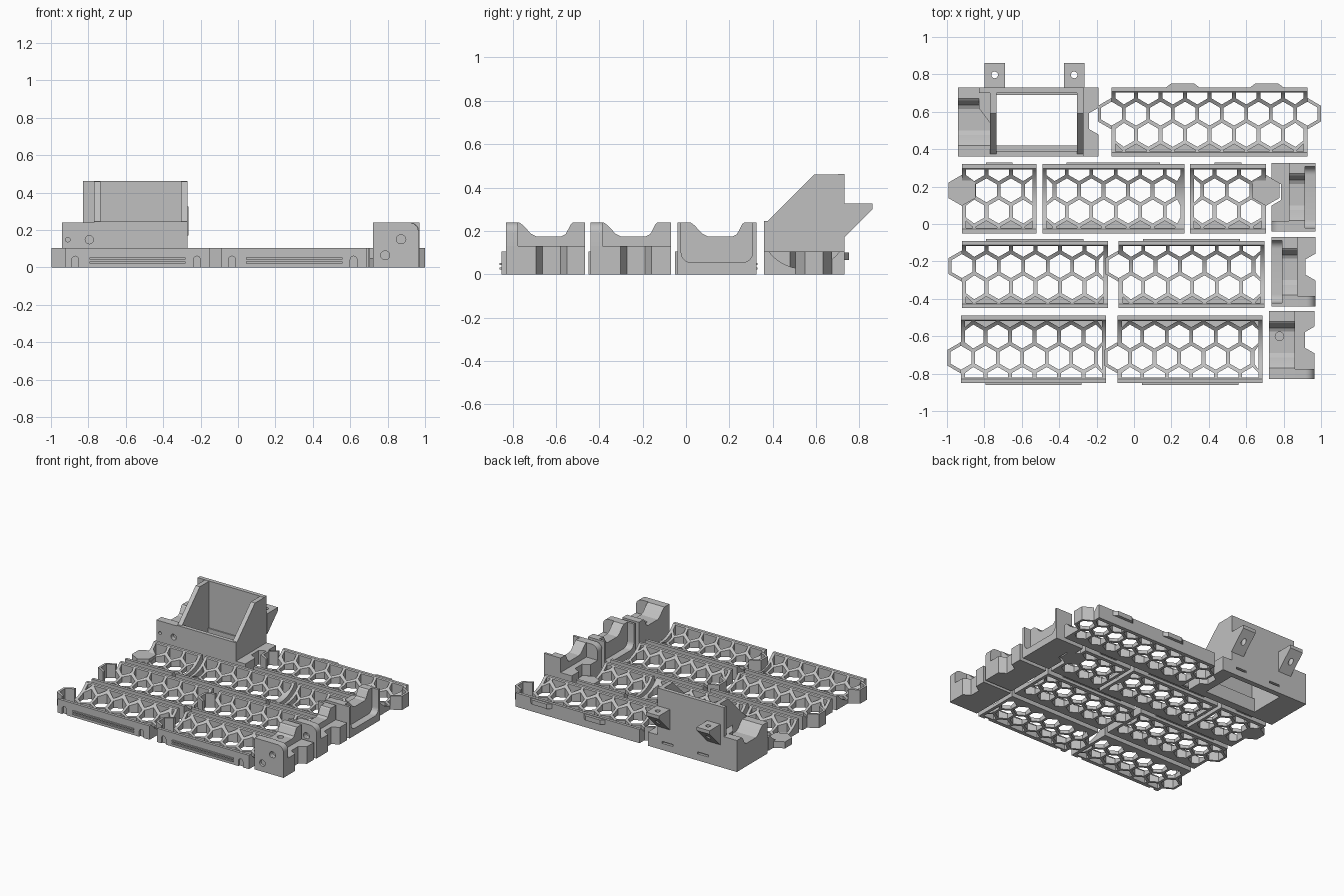
import bpy, bmesh, math

default = bpy.data.objects.get("Cube")
if default:
    bpy.data.objects.remove(default, do_unlink=True)

grey = bpy.data.materials.new("light grey")
grey.use_nodes = True
colour = (0.53, 0.53, 0.53, 1)
grey.diffuse_color = colour
for node in grey.node_tree.nodes:
    if node.type == 'BSDF_PRINCIPLED':
        node.inputs["Base Color"].default_value = colour

parts = []
PITCH = 0.131              # honeycomb spacing
ROW = PITCH * math.sqrt(3) / 2
CELL = 0.064               # honeycomb hole radius
HEIGHT = 0.105             # tray wall height
RIM = 0.022


# ---------- helpers ----------
def add_prism(bm, pts, axis, lo, hi):
    """Extrude a 2D outline along one axis."""
    lo, hi = min(lo, hi), max(lo, hi)
    place = {'X': lambda p: (lo, p[0], p[1]),
             'Y': lambda p: (p[0], lo, p[1]),
             'Z': lambda p: (p[0], p[1], lo)}[axis]
    step = [(hi - lo) if a == axis else 0 for a in 'XYZ']
    face = bm.faces.new([bm.verts.new(place(p)) for p in pts])
    new = bmesh.ops.extrude_face_region(bm, geom=[face])['geom']
    bmesh.ops.translate(bm, vec=step, verts=[v for v in new if isinstance(v, bmesh.types.BMVert)])


def solid(name, *prisms):
    bm = bmesh.new()
    for p in prisms:
        add_prism(bm, *p)
    bmesh.ops.recalc_face_normals(bm, faces=bm.faces)
    mesh = bpy.data.meshes.new(name)
    bm.to_mesh(mesh)
    bm.free()
    mesh.materials.append(grey)
    ob = bpy.data.objects.new(name, mesh)
    bpy.context.scene.collection.objects.link(ob)
    parts.append(ob)
    return ob


def cut(ob, prisms):
    """Subtract a set of prisms and bake the result."""
    cutter = solid("cutter", *prisms)
    parts.remove(cutter)
    cutter.hide_render = True
    mod = ob.modifiers.new("cut", 'BOOLEAN')
    mod.operation, mod.solver, mod.object = 'DIFFERENCE', 'EXACT', cutter
    graph = bpy.context.evaluated_depsgraph_get()
    baked = bpy.data.meshes.new_from_object(ob.evaluated_get(graph))
    ob.modifiers.clear()
    ob.data = baked
    bpy.data.objects.remove(cutter, do_unlink=True)


def rect(a0, a1, b0, b1):
    return [(a0, b0), (a1, b0), (a1, b1), (a0, b1)]


def ngon(cx, cy, r, n=6):
    return [(cx + r * math.sin(math.tau * i / n), cy + r * math.cos(math.tau * i / n)) for i in range(n)]


def clamp(pts, x0, x1, y0, y1):
    out = []
    for x, y in pts:
        p = (min(max(x, x0), x1), min(max(y, y0), y1))
        if not any(math.dist(p, q) < 1e-4 for q in out):
            out.append(p)
    wide = max(p[0] for p in out) - min(p[0] for p in out)
    tall = max(p[1] for p in out) - min(p[1] for p in out)
    return out if len(out) > 2 and wide > 0.015 and tall > 0.015 else None


def arch(cx, w, top):
    """Slot outline, open below and round on top."""
    curve = [(cx + w * math.cos(t * math.pi / 8), top - w + w * math.sin(t * math.pi / 8)) for t in range(9)]
    return [(cx - w, -0.01), (cx + w, -0.01)] + curve


# ---------- honeycomb trays ----------
def tray(name, x0, x1, y0, y1, side=1, left=None, right=None, rail=0, notches=False):
    mid = (y0 + y1) / 2
    hub = mid + side * 0.045
    half = (y1 - y0) / 2 - RIM
    depth = HEIGHT - 0.025
    radius = (half ** 2 + depth ** 2) / (2 * depth)
    swing = math.asin(half / radius)
    trough = [(mid + radius * math.sin(swing * (1 - t / 10)),
               0.025 + radius - radius * math.cos(swing * (1 - t / 10))) for t in range(21)]
    body = solid(name, ([(y0, HEIGHT), (y0, 0), (y1, 0), (y1, HEIGHT)] + trough, 'X', x0, x1))

    tongue_ends = {x0: left, x1: right}
    holes = []
    for row in range(-2, 2):
        cy = hub + side * row * ROW
        shift = PITCH / 2 if row % 2 else 0
        floor = 0.02 if row == -2 else -0.05
        for k in range(-1, int((x1 - x0) / PITCH + 1.5)):
            cx = x0 + shift + k * PITCH
            near = [e for e in tongue_ends if row == 0 and abs(cx - e) < 0.02 and tongue_ends[e]]
            if near:
                if tongue_ends[near[0]] == 'open':
                    holes.append((ngon(near[0], cy, CELL), 'Z', -0.05, 0.3))
                continue
            pts = clamp(ngon(cx, cy, CELL), x0 + RIM, x1 - RIM, y0 + 0.028, y1 - 0.028)
            if pts:
                holes.append((pts, 'Z', floor, 0.3))
    extra = [(arch(x, 0.018, 0.06), 'Y', y0 - 0.01, y0 + 0.014) for x in (x0 + 0.055, x1 - 0.07)] if notches else []
    cut(body, holes + extra)

    # connecting tongues
    for end, kind in tongue_ends.items():
        if not kind:
            continue
        lim = (-9, end) if end == x0 else (end, 9)
        if kind == 'open':
            ring = solid(name + "_tongue", (clamp(ngon(end, hub, 0.084), *lim, -9, 9), 'Z', 0, HEIGHT))
            cut(ring, [(ngon(end, hub, CELL), 'Z', -0.05, 0.3)])
        else:
            solid(name + "_tongue", (ngon(end, hub, 0.083), 'Z', 0, 0.05))
    # locking rail on one long side
    if rail:
        y = y1 if rail > 0 else y0
        for z in (0.022, 0.042):
            solid(name + "_rail", (rect(x0 + 0.13, x1 - 0.13, z, z + 0.01), 'Y', y, y + rail * 0.01))


tray("back_tray", -0.12, 0.927, 0.36, 0.73, left='open', right='open')
tray("short_tray_right", -0.92, -0.52, -0.05, 0.32, left='plate', rail=1)
tray("middle_tray", -0.49, 0.27, -0.05, 0.32, rail=1)
tray("short_tray_left", 0.30, 0.705, -0.05, 0.32, right='plate', rail=1)
for label, dx in (("right", 0), ("left", 0.838)):
    tray("inner_tray_" + label, -0.92 + dx, -0.14 + dx, -0.45, -0.09, left='open', rail=1)
    tray("front_tray_" + label, -0.925 + dx, -0.15 + dx, -0.85, -0.49, side=-1, left='open', rail=-1, notches=True)

# tapered catches behind the back tray
for x in (0.26, 0.71):
    solid("back_catch", ([(x - 0.09, 0.73), (x - 0.06, 0.752), (x + 0.06, 0.752), (x + 0.09, 0.73)], 'Z', 0.065, 0.1))


# ---------- end caps ----------
def saddle(y, length):
    """Side outline with a dip between two shoulders."""
    top = [(length, 0.24), (0.31, 0.24), (0.3, 0.232), (0.275, 0.185), (0.255, 0.175), (0.14, 0.175),
           (0.115, 0.187), (0.08, 0.225), (0.06, 0.24), (0, 0.24)]
    return [(y, 0), (y + length, 0)] + [(y + a, z) for a, z in top]


def end_cap(name, xa, xb, y, length, facing, dished):
    width = xb - xa
    X = (lambda u: xa + u) if facing > 0 else (lambda u: xb - u)
    start = 0.07 if dished else 0
    body = solid(name, (saddle(y, length), 'X', X(0), X(0.14)))
    if dished:
        lo, hi, bottom, r = y + 0.018, y + length - 0.018, 0.055, 0.045
        bend = [(r - r * math.cos(t * math.pi / 12), r - r * math.sin(t * math.pi / 12)) for t in range(7)]
        bowl = [(lo, 0.3)] + [(lo + a, bottom + b) for a, b in bend]
        bowl += [(hi - a, bottom + b) for a, b in reversed(bend)] + [(hi, 0.3)]
        cut(body, [(bowl, 'X', X(-0.01), X(0.055))])
    else:
        cut(body, [(ngon(X(0.056), y + 0.23, 0.023, 20), 'Z', 0.1, 0.3)])
    # low shelf with a socket for a tongue
    shelf = solid(name + "_shelf", (rect(X(0.14), X(width), y, y + length), 'Z', 0, 0.13))
    cut(shelf, [(ngon(X(width + 0.02), y + 0.21, 0.083), 'Z', -0.05, 0.3)])
    # cheek plate with a rounded corner and screw holes
    r = 0.05
    corner = [(X(width - r + r * math.sin(t * math.pi / 12)), 0.24 - r + r * math.cos(t * math.pi / 12))
              for t in range(7)]
    cheek = solid(name + "_cheek", ([(X(start), 0), (X(start), 0.24)] + corner + [(X(width), 0)], 'Y', y, y + 0.055))
    screws = [(ngon(X(0.15), 0.15, 0.025, 20), 'Y', y - 0.01, y + 0.04),
              (ngon(X(start + 0.065), 0.065, 0.024, 20), 'Y', y - 0.01, y + 0.02)]
    for ob in (cheek, body):
        cut(ob, screws)


end_cap("end_cap_front", 0.722, 0.965, -0.83, 0.365, 1, False)
end_cap("end_cap_middle", 0.735, 0.97, -0.44, 0.37, 1, True)
end_cap("end_cap_back", 0.735, 0.97, -0.04, 0.365, -1, True)

# ---------- hopper housing ----------
FRONT, BACK = 0.36, 0.73
base = solid("housing_base", (rect(-0.77, -0.19, FRONT, BACK), 'Z', 0, HEIGHT))
cut(base, [(rect(-0.735, -0.3, 0.42, 0.69), 'Z', -0.05, 0.3), (ngon(-0.17, 0.55, 0.083), 'Z', -0.05, 0.3)]
    + [(rect(x, x + 0.09, 0.05, 0.065), 'Y', BACK - 0.02, BACK + 0.01) for x in (-0.7, -0.4)])
cheek = solid("housing_end", (saddle(FRONT, BACK - FRONT), 'X', -0.94, -0.77))
cut(cheek, [(ngon(x, 0.148, r, 20), 'Y', FRONT - 0.01, FRONT + 0.03) for x, r in ((-0.795, 0.022), (-0.91, 0.012))])

# sloped side walls, front wall and tall back wall
slope = [(FRONT + 0.015, HEIGHT), (BACK, HEIGHT), (BACK, 0.46), (0.59, 0.46), (FRONT + 0.015, 0.245)]
for x in (-0.77, -0.305):
    solid("housing_side", (slope, 'X', x, x + 0.035))
solid("housing_front", (rect(-0.77, -0.27, HEIGHT, 0.245), 'Y', FRONT, FRONT + 0.03))
solid("housing_back", (rect(-0.83, -0.27, HEIGHT, 0.462), 'Y', BACK - 0.03, BACK))
solid("housing_gusset", ([(-0.77, 0.54), (-0.83, 0.62), (-0.83, BACK - 0.03), (-0.77, BACK - 0.03)],
                         'Z', 0.17, 0.24))

# mounting brackets behind the housing
for x in (-0.8, -0.375):
    bracket = solid("bracket", ([(BACK, 0.17), (0.86, 0.3), (0.86, 0.326), (BACK, 0.326)], 'X', x, x + 0.11))
    cut(bracket, [(ngon(x + 0.055, 0.797, 0.018, 20), 'Z', 0.1, 0.4)])

# ---------- shading ----------
bpy.ops.object.select_all(action='DESELECT')
for ob in parts:
    ob.select_set(True)
bpy.context.view_layer.objects.active = parts[0]
bpy.ops.object.shade_smooth_by_angle(angle=math.radians(20))
